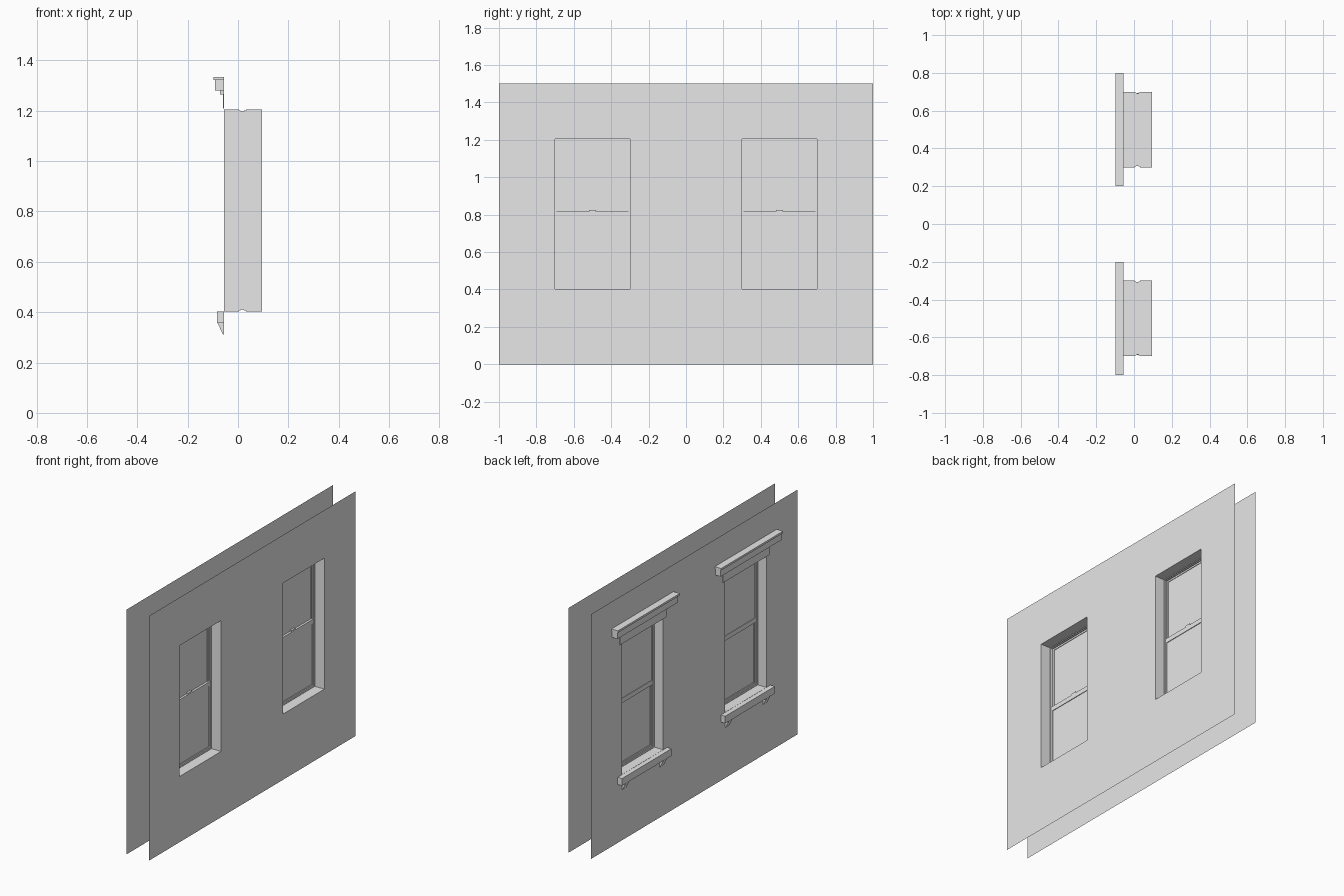
import bpy
import bmesh

cube = bpy.data.objects.get("Cube")
if cube:
    bpy.data.objects.remove(cube, do_unlink=True)

# One plain colour for everything
grey = bpy.data.materials.new("plain_grey")
grey.use_nodes = True
colour = (0.8, 0.8, 0.8, 1)
grey.diffuse_color = colour
grey.node_tree.nodes["Principled BSDF"].inputs["Base Color"].default_value = colour

OUTER, INNER = -0.055, 0.095      # x of the two wall skins
WALL_TOP = 1.5
SILL, HEAD = 0.403, 1.205         # opening bottom and top
HALF = 0.2                        # half the opening width
CENTRES = {"right": -0.5, "left": 0.5}


def finish(bm, name):
    mesh = bpy.data.meshes.new(name)
    bm.to_mesh(mesh)
    bm.free()
    mesh.materials.append(grey)
    obj = bpy.data.objects.new(name, mesh)
    bpy.context.collection.objects.link(obj)
    return obj


def prism(name, profile, y0, y1):
    """Extrude an x-z profile along y."""
    bm = bmesh.new()
    face = bm.faces.new([bm.verts.new((x, y0, z)) for x, z in profile])
    ext = bmesh.ops.extrude_face_region(bm, geom=[face])
    moved = [v for v in ext["geom"] if isinstance(v, bmesh.types.BMVert)]
    bmesh.ops.translate(bm, verts=moved, vec=(0, y1 - y0, 0))
    bmesh.ops.recalc_face_normals(bm, faces=bm.faces)
    return finish(bm, name)


def box(name, x0, x1, y0, y1, z0, z1):
    return prism(name, [(x0, z0), (x1, z0), (x1, z1), (x0, z1)], y0, y1)


def wall(name, x, outward):
    """Flat wall skin with the window openings left out."""
    bm = bmesh.new()
    ys = [-1] + [c + s * HALF for c in CENTRES.values() for s in (-1, 1)] + [1]
    zs = [0, SILL, HEAD, WALL_TOP]
    grid = [[bm.verts.new((x, y, z)) for z in zs] for y in ys]
    for i in range(len(ys) - 1):
        for j in range(len(zs) - 1):
            if j == 1 and i % 2 == 1:
                continue
            quad = [grid[i][j], grid[i + 1][j], grid[i + 1][j + 1], grid[i][j + 1]]
            bm.faces.new(quad if outward > 0 else quad[::-1])
    return finish(bm, name)


def reveal(name, cy):
    """Stepped lining of the opening, lofted through rectangles."""
    steps = [(OUTER, 0), (0.003, 0), (0.003, 0.004), (0.010, 0.004),
             (0.010, 0.008), (0.024, 0.008), (0.024, 0.004),
             (0.031, 0.004), (0.031, 0), (INNER, 0)]
    bm = bmesh.new()
    rings = []
    for x, inset in steps:
        h, z0, z1 = HALF - inset, SILL + inset, HEAD - inset
        corners = [(cy - h, z0), (cy + h, z0), (cy + h, z1), (cy - h, z1)]
        rings.append([bm.verts.new((x, y, z)) for y, z in corners])
    for a, b in zip(rings, rings[1:]):
        for k in range(4):
            n = (k + 1) % 4
            bm.faces.new((a[k], a[n], b[n], b[k]))
    return finish(bm, name)


def sash(name, x0, x1, cy, z0, z1, low_rail, top_rail):
    """Window sash: two stiles, two rails and a pane."""
    h, stile = HALF - 0.006, 0.012
    for side, s in (("right", -1), ("left", 1)):
        a, b = sorted((cy + s * h, cy + s * (h - stile)))
        box(f"{name}_{side}_stile", x0, x1, a, b, z0, z1)
    box(name + "_bottom_rail", x0, x1, cy - h, cy + h, z0, z0 + low_rail)
    box(name + "_top_rail", x0, x1, cy - h, cy + h, z1 - top_rail, z1)
    mid = (x0 + x1) / 2
    box(name + "_pane", mid - 0.001, mid + 0.001, cy - h, cy + h, z0, z1)


# Wall skins
wall("outer_wall", OUTER, -1)
wall("inner_wall", INNER, 1)

for side, cy in CENTRES.items():
    # Opening and sashes
    reveal(f"{side}_window_reveal", cy)
    sash(f"{side}_upper_sash", 0.008, 0.017, cy, 0.79, HEAD - 0.006, 0.028, 0.012)
    sash(f"{side}_lower_sash", 0.017, 0.027, cy, SILL + 0.006, 0.818, 0.012, 0.028)
    box(f"{side}_sash_lock", 0.012, 0.026, cy - 0.018, cy + 0.018, 0.818, 0.826)

    # Cornice over the window
    box(f"{side}_cornice_cap", -0.098, OUTER, cy - 0.3, cy + 0.3, 1.322, 1.334)
    box(f"{side}_cornice_block", -0.091, OUTER, cy - 0.294, cy + 0.294, 1.28, 1.322)
    box(f"{side}_cornice_bed", -0.071, OUTER, cy - 0.235, cy + 0.235, 1.264, 1.28)
    box(f"{side}_cornice_frieze", -0.06, OUTER, cy - 0.225, cy + 0.225, 1.208, 1.264)

    # Sill and its brackets
    box(f"{side}_sill", -0.084, OUTER, cy - 0.24, cy + 0.24, 0.358, 0.402)
    for end, s in (("right", -1), ("left", 1)):
        a, b = sorted((cy + s * 0.165, cy + s * 0.2))
        prism(f"{side}_sill_{end}_bracket",
              [(OUTER, 0.358), (-0.082, 0.358), (-0.06, 0.312), (OUTER, 0.312)], a, b)
